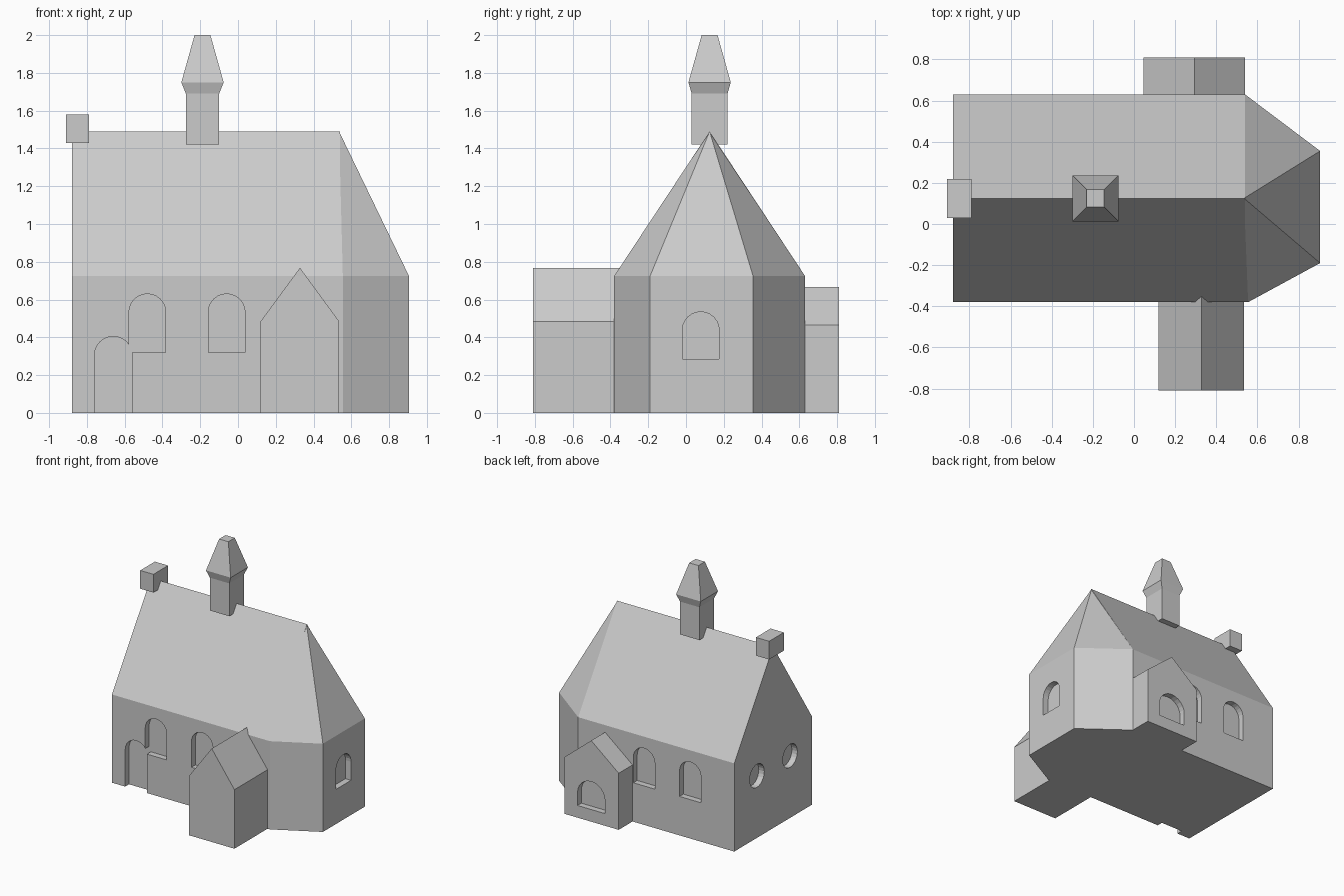
import bpy, bmesh, math
from mathutils import Matrix, Vector

if "Cube" in bpy.data.objects:
    bpy.data.objects.remove(bpy.data.objects["Cube"])

stone = bpy.data.materials.new("light grey stone")
stone.diffuse_color = (0.6, 0.6, 0.6, 1)
stone.use_nodes = True
stone.node_tree.nodes["Principled BSDF"].inputs["Base Color"].default_value = stone.diffuse_color


def hull(name, pts):
    """Flat-faced convex solid around the given points."""
    bm = bmesh.new()
    for p in pts:
        bm.verts.new(p)
    res = bmesh.ops.convex_hull(bm, input=bm.verts)
    loose = [v for v in bm.verts if not v.link_faces]
    bmesh.ops.delete(bm, geom=loose, context='VERTS')
    bmesh.ops.dissolve_limit(bm, angle_limit=0.002, verts=bm.verts, edges=bm.edges)
    bmesh.ops.recalc_face_normals(bm, faces=bm.faces)
    me = bpy.data.meshes.new(name)
    bm.to_mesh(me)
    bm.free()
    me.materials.append(stone)
    ob = bpy.data.objects.new(name, me)
    bpy.context.collection.objects.link(ob)
    return ob


def box(x0, x1, y0, y1, z0, z1):
    return [(x, y, z) for x in (x0, x1) for y in (y0, y1) for z in (z0, z1)]


def ring(cx, cy, hx, hy, z):
    return [(cx + sx * hx, cy + sy * hy, z) for sx in (-1, 1) for sy in (-1, 1)]


def cut(target, profile, origin, angle, depth=0.05):
    """Recess a convex (u, z) profile into a wall; angle 0 is a wall facing -y."""
    m = Matrix.Translation(Vector(origin)) @ Matrix.Rotation(angle, 4, 'Z')
    cutter = hull("cutter", [m @ Vector((u, d, z)) for u, z in profile for d in (-0.1, depth)])
    cutter.hide_render = True
    mod = target.modifiers.new("recess", 'BOOLEAN')
    mod.operation, mod.solver, mod.object = 'DIFFERENCE', 'EXACT', cutter
    bpy.context.view_layer.objects.active = target
    bpy.ops.object.modifier_apply(modifier=mod.name)
    bpy.data.objects.remove(cutter)


def arch(w, z0, z1, n=12):
    r = w / 2
    top = [(r * math.cos(math.pi * i / n), z1 - r + r * math.sin(math.pi * i / n))
           for i in range(n + 1)]
    return [(-r, z0), (r, z0)] + top


def circle(r, z, n=24):
    return [(r * math.cos(math.tau * i / n), z + r * math.sin(math.tau * i / n))
            for i in range(n)]


FRONT, EAST, BACK, WEST = 0, math.pi / 2, math.pi, -math.pi / 2
S, N, MID = -0.38, 0.63, 0.125          # south wall, north wall, ridge line
EAVE, RIDGE = 0.725, 1.49

# Nave with gable roof
nave = hull("nave", box(-0.88, 0.54, S, N, 0, EAVE)
            + [(-0.88, MID, RIDGE), (0.54, MID, RIDGE)])
for x in (-0.48, -0.06):
    cut(nave, arch(0.195, 0.32, 0.63), (x, S, 0), FRONT)
    cut(nave, arch(0.195, 0.32, 0.63), (x, N, 0), BACK)
cut(nave, arch(0.2, -0.1, 0.405), (-0.66, S, 0), FRONT)      # doorway
for y in (-0.095, 0.335):                                    # round west windows
    cut(nave, circle(0.095, 0.51), (-0.88, y, 0), WEST)

# Angled east end with faceted roof
plan = [(0.53, S), (0.555, S), (0.905, -0.19), (0.905, 0.355), (0.54, N), (0.53, N)]
apse = hull("apse", [(x, y, z) for x, y in plan for z in (0, EAVE)]
            + [(0.535, MID, RIDGE)])
cut(apse, arch(0.195, 0.285, 0.535), (0.905, 0.078, 0), EAST)

# Front porch and back annex
hull("front_porch", box(0.12, 0.535, -0.81, -0.34, 0, 0.485)
     + [(0.328, -0.81, 0.768), (0.328, -0.34, 0.768)])
annex = hull("back_annex", box(0.045, 0.54, 0.6, 0.81, 0, 0.465)
             + [(0.295, 0.6, 0.667), (0.295, 0.81, 0.667)])
cut(annex, arch(0.25, 0.10, 0.33), (0.295, 0.81, 0), BACK)

# Bell turret on the ridge
hull("turret_shaft", ring(-0.188, MID, 0.088, 0.095, 1.42)
     + ring(-0.188, MID, 0.088, 0.095, 1.69))
hull("turret_spire", ring(-0.188, MID, 0.088, 0.095, 1.69)
     + ring(-0.188, MID, 0.112, 0.112, 1.75) + ring(-0.188, MID, 0.042, 0.042, 2.0))

# Block on the west gable
hull("gable_block", box(-0.91, -0.79, 0.03, 0.22, 1.43, 1.58))
